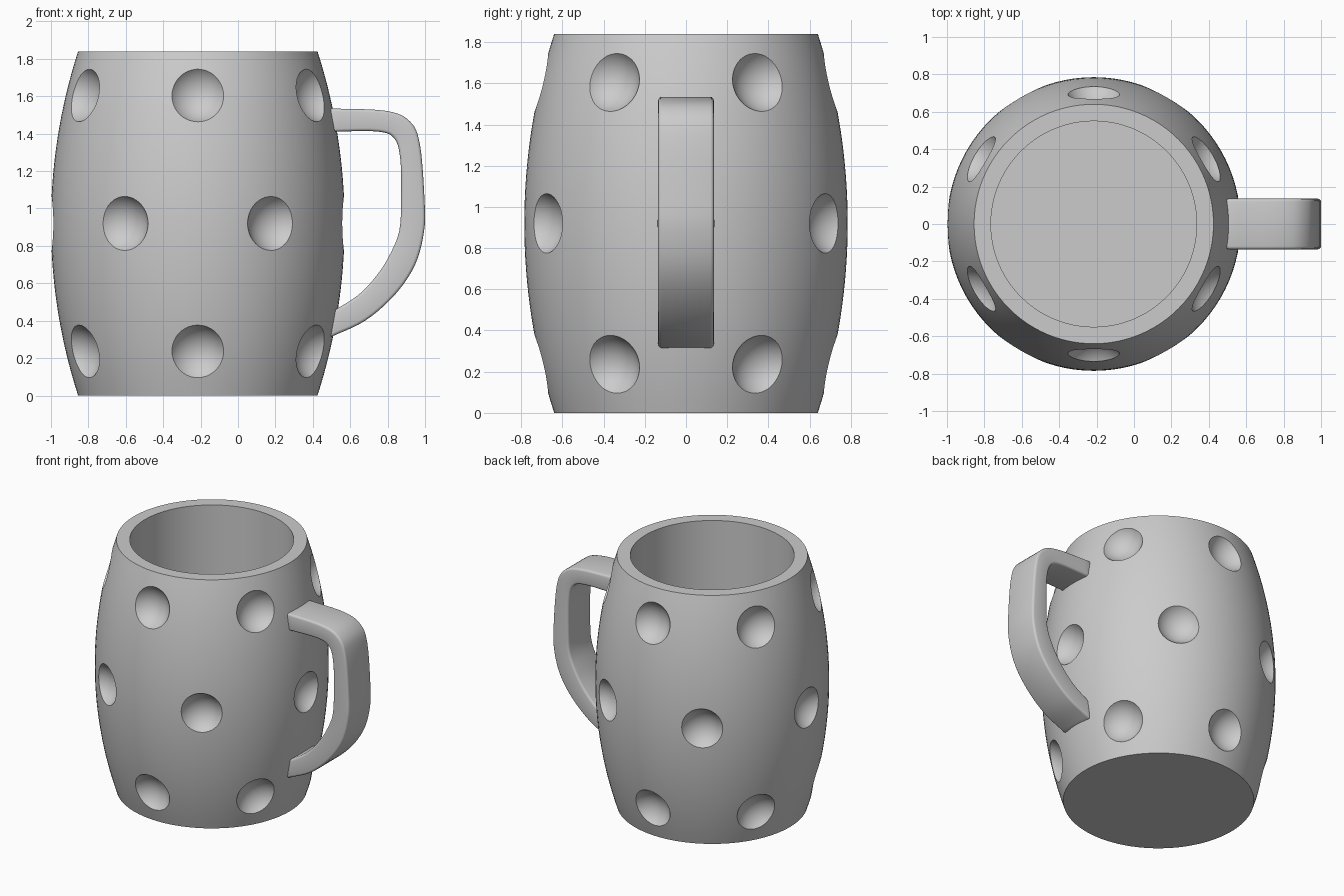
import bpy, bmesh, math
from mathutils import Vector

cube = bpy.data.objects.get("Cube")
if cube:
    bpy.data.objects.remove(cube)

CX, HEIGHT, R_END, R_MID = -0.215, 1.84, 0.64, 0.785
MID = HEIGHT / 2
BULGE = R_MID - R_END
ARC = (MID ** 2 + BULGE ** 2) / (2 * BULGE)      # radius of the barrel curve

grey = bpy.data.materials.new("warm_grey")
grey.use_nodes = True
grey.diffuse_color = (0.6, 0.6, 0.6, 1)
grey.node_tree.nodes["Principled BSDF"].inputs["Base Color"].default_value = (0.6, 0.6, 0.6, 1)


def barrel_radius(z):
    return R_MID - ARC + math.sqrt(ARC ** 2 - (z - MID) ** 2)


def make_object(name, bm):
    bmesh.ops.recalc_face_normals(bm, faces=bm.faces)
    mesh = bpy.data.meshes.new(name)
    bm.to_mesh(mesh)
    bm.free()
    obj = bpy.data.objects.new(name, mesh)
    mesh.materials.append(grey)
    bpy.context.collection.objects.link(obj)
    return obj


def finish(obj, angle):
    """Apply the modifiers, then smooth everything but the sharp edges."""
    bpy.ops.object.select_all(action='DESELECT')
    obj.select_set(True)
    bpy.context.view_layer.objects.active = obj
    for mod in list(obj.modifiers):
        bpy.ops.object.modifier_apply(modifier=mod.name)
    bpy.ops.object.shade_smooth_by_angle(angle=math.radians(angle))


def lathe(profile, steps=96):
    bm = bmesh.new()
    verts = [bm.verts.new((r, 0, z)) for r, z in profile]
    edges = [bm.edges.new(pair) for pair in zip(verts, verts[1:])]
    bmesh.ops.spin(bm, geom=verts + edges, cent=(0, 0, 0), axis=(0, 0, 1),
                   angle=math.tau, steps=steps, use_duplicate=False)
    bmesh.ops.remove_doubles(bm, verts=bm.verts, dist=0.0005)
    bmesh.ops.translate(bm, verts=bm.verts, vec=(CX, 0, 0))
    return bm


# Barrel body with a straight hollow
RINGS = 32
outer = [(barrel_radius(HEIGHT * i / RINGS), HEIGHT * i / RINGS) for i in range(RINGS + 1)]
R_IN, FLOOR = 0.55, 0.12
body = make_object("mug_body", lathe([(0, 0)] + outer + [(R_IN, HEIGHT), (R_IN, FLOOR), (0, FLOOR)]))

# Round dimples in three staggered rows, cut with spheres
RIM, DEPTH = 0.147, 0.085
BALL = (RIM ** 2 + DEPTH ** 2) / (2 * DEPTH)
balls = bmesh.new()
for z, start in ((0.235, 30), (MID, 0), (1.605, 30)):
    tilt = math.asin((z - MID) / ARC)
    for k in range(6):
        a = math.radians(start + 60 * k)
        out = Vector((math.cos(a) * math.cos(tilt), math.sin(a) * math.cos(tilt), math.sin(tilt)))
        r = barrel_radius(z)
        centre = Vector((CX + r * math.cos(a), r * math.sin(a), z)) + out * (BALL - DEPTH)
        new = bmesh.ops.create_icosphere(balls, subdivisions=4, radius=BALL)
        bmesh.ops.translate(balls, verts=new["verts"], vec=centre)
cutter = make_object("dimple_cutter", balls)
cut = body.modifiers.new("dimples", 'BOOLEAN')
cut.operation, cut.solver, cut.object = 'DIFFERENCE', 'EXACT', cutter
finish(body, 25)
bpy.data.objects.remove(cutter)


def smooth_path(pts, n=5):
    """Catmull-Rom curve through the points."""
    p = [Vector(q) for q in pts]
    p = [2 * p[0] - p[1]] + p + [2 * p[-1] - p[-2]]
    path = []
    for a, b, c, d in zip(p, p[1:], p[2:], p[3:]):
        for i in range(n):
            t = i / n
            path.append((2 * b + (c - a) * t + (2 * a - 5 * b + 4 * c - d) * t ** 2
                         + (3 * b - a - 3 * c + d) * t ** 3) / 2)
    return path + [p[-2]]


# Handle: side profile extruded across, with softened edges
outside = smooth_path([(0.49, 1.535), (0.79, 1.522), (0.92, 1.465), (0.973, 1.34), (0.997, 1.05),
                       (0.995, 0.88), (0.947, 0.70), (0.84, 0.54), (0.68, 0.40), (0.49, 0.31)])
inside = smooth_path([(0.49, 1.41), (0.74, 1.412), (0.835, 1.375), (0.868, 1.26), (0.872, 1.05),
                      (0.862, 0.88), (0.81, 0.75), (0.74, 0.64), (0.64, 0.535), (0.49, 0.44)])
HALF = 0.135
bm = bmesh.new()
rows = [[bm.verts.new((q.x, y, q.y)) for q, y in ((o, -HALF), (o, HALF), (i, HALF), (i, -HALF))]
        for o, i in zip(outside, inside)]
for a, b in zip(rows, rows[1:]):
    for k in range(4):
        bm.faces.new((a[k], a[(k + 1) % 4], b[(k + 1) % 4], b[k]))
bm.faces.new(rows[0])
bm.faces.new(rows[-1])
handle = make_object("handle", bm)
soft = handle.modifiers.new("soft_edges", 'BEVEL')
soft.width, soft.segments, soft.limit_method = 0.016, 3, 'ANGLE'
soft.angle_limit = math.radians(50)
finish(handle, 40)
